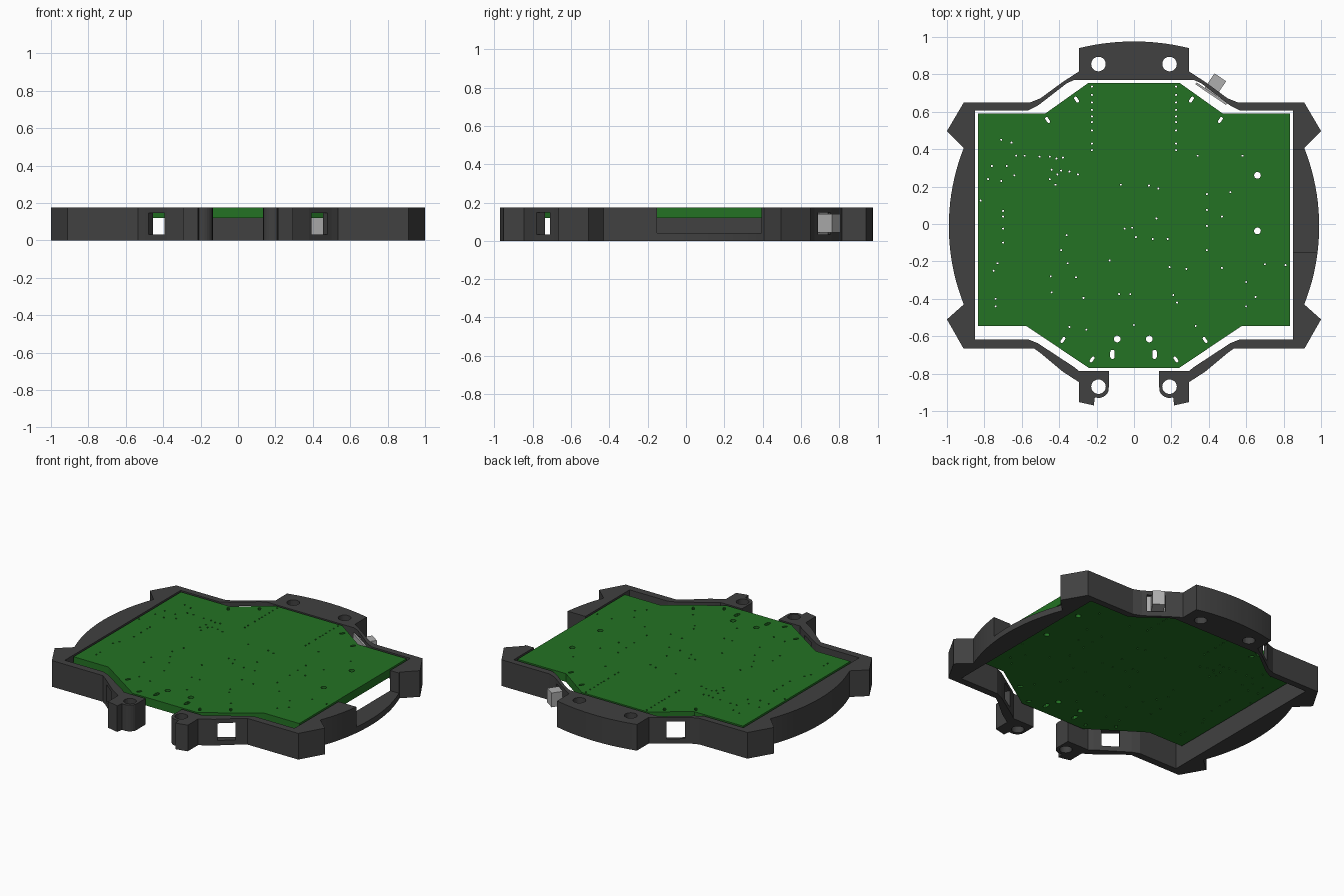
import bpy, bmesh, math
from mathutils import Matrix, Vector

if "Cube" in bpy.data.objects:
    bpy.data.objects.remove(bpy.data.objects["Cube"])


def material(name, rgb):
    m = bpy.data.materials.new(name)
    m.diffuse_color = (*rgb, 1)
    m.use_nodes = True
    m.node_tree.nodes["Principled BSDF"].inputs["Base Color"].default_value = m.diffuse_color
    return m


DARK = material("dark grey plastic", (0.052, 0.052, 0.052))
GREEN = material("board green", (0.017, 0.17, 0.017))
LIGHT = material("light grey", (0.43, 0.43, 0.43))
TOP = 0.175


def add_object(name, mesh, *mats):
    ob = bpy.data.objects.new(name, mesh)
    bpy.context.collection.objects.link(ob)
    for m in mats:
        mesh.materials.append(m)
    return ob


def mirror(half):
    """Right-hand chain of points followed by its mirrored left-hand chain."""
    return half + [(-x, y) for x, y in reversed(half)]


def circle(x, y, r, n=20):
    return [(x + r * math.cos(2 * math.pi * i / n), y + r * math.sin(2 * math.pi * i / n)) for i in range(n)]


def slot(x, y, w, length, deg):
    """Rounded slot, long axis turned by deg from the x axis."""
    r, h, a = w / 2, length / 2 - w / 2, math.radians(deg)
    pts = []
    for i in range(12):
        t = -math.pi / 2 + math.pi * (i if i < 6 else i - 1) / 5
        px, py = r * math.cos(t) + (h if i < 6 else -h), r * math.sin(t)
        pts.append((x + px * math.cos(a) - py * math.sin(a), y + px * math.sin(a) + py * math.cos(a)))
    return pts


def arc(p, q, sag, n=20):
    """Points from p to q, bulging by sag to the right of travel."""
    p, q = Vector(p), Vector(q)
    d = q - p
    c = d.length / 2
    r = (c * c + sag * sag) / (2 * sag)
    side = Vector((d.y, -d.x)).normalized()
    half = math.asin(c / r)
    centre = (p + q) / 2 - side * (r - sag)
    return [tuple(centre + side * r * math.cos(t) + d.normalized() * r * math.sin(t))
            for t in (-half + 2 * half * i / n for i in range(n + 1))]


def plate(name, loops, z0, z1, *mats):
    """Filled outline with holes, extruded between two heights."""
    cu = bpy.data.curves.new(name, 'CURVE')
    cu.dimensions, cu.fill_mode = '2D', 'BOTH'
    cu.extrude = (z1 - z0) / 2
    for pts in loops:
        sp = cu.splines.new('POLY')
        sp.points.add(len(pts) - 1)
        for p, (x, y) in zip(sp.points, pts):
            p.co = (x, y, 0, 1)
        sp.use_cyclic_u = True
    tmp = add_object(name + " outline", cu)
    mesh = bpy.data.meshes.new_from_object(tmp.evaluated_get(bpy.context.evaluated_depsgraph_get()))
    bpy.data.objects.remove(tmp)
    bm = bmesh.new()
    bm.from_mesh(mesh)
    bmesh.ops.remove_doubles(bm, verts=bm.verts, dist=1e-5)
    bmesh.ops.translate(bm, verts=bm.verts, vec=(0, 0, (z0 + z1) / 2))
    bmesh.ops.recalc_face_normals(bm, faces=bm.faces)
    for f in bm.faces:
        f.smooth = False
        f.material_index = 1 if len(mats) > 1 and abs(f.normal.z) < 0.5 else 0
    bm.to_mesh(mesh)
    bm.free()
    mesh.materials.clear()
    mesh.name = name
    return add_object(name, mesh, *mats)


def box(name, centre, size, deg, mat):
    bm = bmesh.new()
    bmesh.ops.create_cube(bm, size=1)
    bm.transform(Matrix.Translation(centre) @ Matrix.Rotation(math.radians(deg), 4, 'Z')
                 @ Matrix.Diagonal((*size, 1)))
    mesh = bpy.data.meshes.new(name)
    bm.to_mesh(mesh)
    bm.free()
    return add_object(name, mesh, mat)


# Frame: open ring, right half from the front gap round to the back tab
outer = [(0.135, -0.785), (0.135, -0.875)]
outer += [(0.19 + 0.057 * math.cos(t), -0.875 + 0.055 * math.sin(t))
          for t in (math.radians(d) for d in range(200, 291, 15))]
outer += [(0.215, -0.97), (0.295, -0.952), (0.295, -0.845), (0.38, -0.79), (0.50, -0.69), (0.535, -0.665),
          (0.912, -0.665), (1.0, -0.51)]
outer += arc((0.91, -0.43), (0.91, 0.407), 0.08)
outer += [(1.0, 0.497), (0.91, 0.65), (0.555, 0.65), (0.50, 0.672), (0.38, 0.76), (0.295, 0.815)]
outer += arc((0.295, 0.94), (-0.295, 0.94), 0.036)[:11]
inner = [(0.32, 0.77), (0.36, 0.752), (0.51, 0.636), (0.565, 0.607), (0.85, 0.607),
         (0.85, -0.617), (0.565, -0.617), (0.515, -0.637), (0.32, -0.765), (0.295, -0.785)]
left_outer = [(-x, y) for x, y in reversed(outer[:-1])]
left_inner = [(-x, y) for x, y in reversed(inner)]
ring = outer + left_outer + left_inner + inner
holes = [circle(s * 0.19, y, 0.039) for s in (-1, 1) for y in (0.855, -0.87)]
frame = plate("frame", [ring] + holes, 0, TOP, DARK)

# Cutters: a window in each diagonal wall and the notch in the right side
cutters = [box("window_cutter", (sx * 0.425, sy * (0.715 if sy > 0 else 0.73), 0.09),
               (0.11, 0.16, 0.115), -sx * sy * 35, DARK) for sx in (-1, 1) for sy in (-1, 1)]
cutters.append(box("notch_cutter", (0.95, 0.122, 0.14), (0.3, 0.545, 0.2), 0, DARK))
for c in cutters:
    c.hide_render = True
    mod = frame.modifiers.new("cut", 'BOOLEAN')
    mod.operation, mod.solver, mod.object = 'DIFFERENCE', 'EXACT', c
bpy.context.view_layer.update()
cut = bpy.data.meshes.new_from_object(frame.evaluated_get(bpy.context.evaluated_depsgraph_get()))
frame.modifiers.clear()
frame.data = cut
for c in cutters:
    bpy.data.objects.remove(c)

# Circuit board outline with mounting holes, slots and small drill holes
board = mirror([(0.24, -0.77), (0.577, -0.545), (0.835, -0.545), (0.835, 0.59), (0.475, 0.59), (0.243, 0.755)])
loops = [board]
loops += [circle(x, y, 0.018, 16) for x, y in ((0.66, 0.26), (0.66, -0.037), (-0.09, -0.615), (0.082, -0.615))]
loops += [slot(x, -0.697, 0.024, 0.05, 90) for x in (-0.115, 0.11)]
for s in (-1, 1):
    for x, y, tilt in ((0.462, 0.556, 56), (0.307, 0.665, 56), (0.38, -0.62, -56), (0.224, -0.724, -124 + 180)):
        a = tilt if y > 0 else 124
        loops.append(slot(s * x, y, 0.016, 0.036, a if s > 0 else 180 - a))
drills = [(s * 0.225, y) for s in (-1, 1) for y in (0.395, 0.43, 0.5, 0.545, 0.575, 0.61, 0.65, 0.69, 0.735)]
drills += [
    (-.71, .45), (-.655, .435), (-.63, .365), (-.585, .365), (-.505, .36), (-.45, .36), (-.415, .35),
    (-.38, .355), (-.44, .29), (-.41, .265), (-.39, .285), (-.345, .28), (-.3, .265), (-.42, .21),
    (-.45, .24), (-.78, .24), (-.76, .31), (-.68, .31), (-.71, .23), (-.64, .26), (-.82, .125),
    (-.7, .07), (-.7, .04), (-.7, -.025), (-.7, -.1), (-.73, -.21), (-.75, -.25), (-.74, -.4),
    (-.74, -.44), (-.44, -.365), (-.445, -.28), (-.27, -.395), (-.31, -.285), (-.36, -.06), (-.39, -.14),
    (-.355, -.21), (-.13, -.195), (-.05, -.025), (-.01, -.02), (.01, -.07), (.1, -.08), (.12, .03),
    (.13, .19), (.18, -.08), (.19, -.23), (.28, -.24), (.34, .365), (.39, .16), (.39, .075),
    (.39, -.01), (.39, -.14), (.47, .04), (.515, .17), (.58, .365), (.6, -.31), (.6, -.44),
    (.65, -.39), (.7, -.215), (.81, -.22), (.47, -.235), (.23, -.42), (.33, -.545), (.21, -.38),
    (-.08, -.375), (-.02, -.375), (-.345, -.55), (-.255, -.565), (0, -.54), (-.07, .21), (.08, .205)]
loops += [circle(x, y, 0.0055, 8) for x, y in drills]
plate("circuit_board", loops, 0.12, TOP, GREEN, LIGHT)

# Push button in the back right window
box("button_flange", (0.413, 0.697, 0.09), (0.198, 0.012, 0.12), -34, LIGHT)
box("button_cap", (0.435, 0.745, 0.092), (0.075, 0.095, 0.095), -34, LIGHT)
